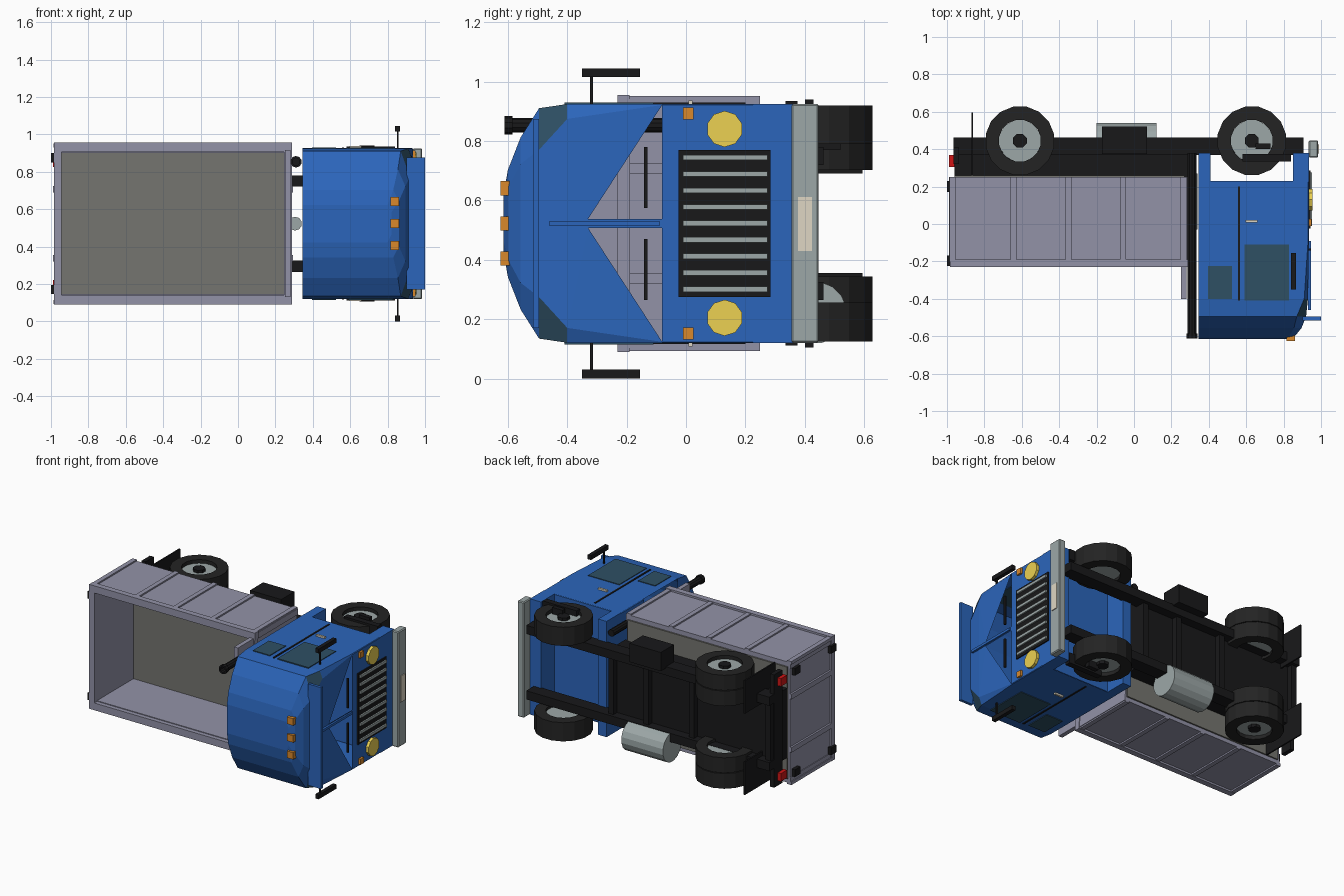
import bpy, bmesh, math
from mathutils import Vector

if "Cube" in bpy.data.objects:
    bpy.data.objects.remove(bpy.data.objects["Cube"])

CZ = 0.5225  # mid plane of the truck (it lies on its side: roof to -y, nose to +x)


def mat(name, *rgb):
    """Material from the colour as seen on screen, turned into linear values."""
    m = bpy.data.materials.new(name)
    m.diffuse_color = [min(1, (c / 0.92) ** 2.2) for c in rgb] + [1]
    m.use_nodes = True
    m.node_tree.nodes["Principled BSDF"].inputs["Base Color"].default_value = m.diffuse_color
    return m


BLUE = mat("blue_paint", 0.17, 0.365, 0.67)
BED = mat("bed_grey", 0.525, 0.525, 0.60)
FLOOR = mat("floor_brown", 0.42, 0.42, 0.40)
BLACK = mat("black", 0.11, 0.11, 0.115)
TYRE = mat("tyre", 0.145, 0.145, 0.145)
SILVER = mat("silver", 0.56, 0.60, 0.60)
GLASS = mat("glass", 0.18, 0.29, 0.36)
YELLOW = mat("lamp_yellow", 0.85, 0.75, 0.30)
ORANGE = mat("lamp_orange", 0.78, 0.49, 0.17)
RED = mat("lamp_red", 0.75, 0.10, 0.10)
IVORY = mat("ivory", 0.80, 0.77, 0.70)


def finish(name, bm, *mats):
    bmesh.ops.recalc_face_normals(bm, faces=bm.faces)
    me = bpy.data.meshes.new(name)
    bm.to_mesh(me)
    bm.free()
    for m in mats:
        me.materials.append(m)
    ob = bpy.data.objects.new(name, me)
    bpy.context.collection.objects.link(ob)
    return ob


def box(name, x, y, z, m, mirror=False):
    """Box from ranges; mirror repeats it across the truck's mid plane."""
    bm = bmesh.new()
    for k in range(2 if mirror else 1):
        zz = z if k == 0 else (2 * CZ - z[1], 2 * CZ - z[0])
        v = bmesh.ops.create_cube(bm, size=1)["verts"]
        for p in v:
            p.co = Vector([r[0] if c < 0 else r[1] for c, r in zip(p.co, (x, y, zz))])
    return finish(name, bm, m)


def lathe(name, centre, axis, profile, m, n=16, side=1):
    """Turn (radius, offset) points around an axis; radius 0 closes the end."""
    bm = bmesh.new()
    rings = []
    for r, h in profile:
        ring = []
        for i in range(n):
            a = 2 * math.pi * (i + 0.5) / n
            u, w, h2 = r * math.cos(a), r * math.sin(a), h * side
            p = {"x": (h2, u, w), "y": (u, h2, w), "z": (u, w, h2)}[axis]
            ring.append(bm.verts.new(Vector(centre) + Vector(p)))
        rings.append(ring)
    for a, b in zip(rings, rings[1:]):
        for i in range(n):
            j = (i + 1) % n
            bm.faces.new((a[i], a[j], b[j], b[i]))
    bmesh.ops.remove_doubles(bm, verts=bm.verts, dist=1e-5)
    return finish(name, bm, m)


def cyl(name, c, axis, r, length, m, n=16):
    h = length / 2
    return lathe(name, c, axis, [(0, -h), (r, -h), (r, h), (0, h)], m, n)


# Cab shell: sections from sill to roof (y, front x, half width, corner cut x, corner cut z)
levels = [(0.23, 0.935, 0.403, 0.004, 0.004), (-0.08, 0.935, 0.403, 0.004, 0.004),
          (-0.40, 0.93, 0.402, 0.02, 0.05), (-0.495, 0.92, 0.388, 0.05, 0.14),
          (-0.557, 0.895, 0.29, 0.04, 0.09), (-0.60, 0.86, 0.18, 0.03, 0.06),
          (-0.614, 0.82, 0.10, 0.02, 0.04)]
bm = bmesh.new()
secs = []
for y, xf, w, cx, cz in levels:
    half = [(0.345, w), (xf - cx, w), (xf, w - cz)]
    pts = half + [(x, -z) for x, z in reversed(half)]
    secs.append([bm.verts.new((x, y, CZ + z)) for x, z in pts])
for k, (a, b) in enumerate(zip(secs, secs[1:])):
    for i in range(5):
        if k == 1 and i == 2:
            continue
        f = bm.faces.new((a[i], a[i + 1], b[i + 1], b[i]))
        f.material_index = 1 if k == 2 and i in (1, 3) else 0
bm.faces.new(secs[-1])
bm.faces.new([s[0] for s in secs[2:]] + [s[5] for s in reversed(secs[2:])])
# Windscreen panel with two triangular openings
b1 = bm.verts.new((0.932, -0.33, CZ + 0.015))
b2 = bm.verts.new((0.932, -0.33, CZ - 0.015))
c1 = bm.verts.new((0.935, -0.08, CZ + 0.015))
c2 = bm.verts.new((0.935, -0.08, CZ - 0.015))
for f in ((secs[1][2], secs[2][2], b1), (secs[2][2], secs[2][3], b2, b1),
          (secs[1][3], b2, secs[2][3]), (b1, b2, c2, c1)):
    bm.faces.new(f)
finish("cab_shell", bm, BLUE, GLASS)

box("cab_back_wall", (0.345, 0.355), (-0.03, 0.23), (0.125, 0.92), BLUE)
box("cab_floor", (0.35, 0.93), (0.215, 0.23), (0.125, 0.92), BLUE)
box("cab_front_skirt", (0.85, 0.935), (0.225, 0.38), (0.12, 0.925), BLUE)
box("cab_rear_skirt", (0.345, 0.41), (0.225, 0.38), (0.12, 0.925), BLUE)
box("windscreen_bar", (0.93, 0.945), (-0.46, -0.09), (0.514, 0.531), BLUE)
box("sun_visor", (0.90, 1.0), (-0.515, -0.495), (0.17, 0.875), BLUE)

# Cab side details
box("door_window", (0.59, 0.83), (-0.41, -0.11), (0.92, 0.93), GLASS, True)
box("quarter_window", (0.395, 0.525), (-0.40, -0.225), (0.92, 0.93), GLASS, True)
box("door_seam", (0.555, 0.567), (-0.41, 0.20), (0.92, 0.929), BLACK, True)
box("door_handle", (0.595, 0.66), (0.008, 0.022), (0.92, 0.937), IVORY, True)
box("mirror", (0.84, 0.866), (-0.35, -0.155), (1.015, 1.045), BLACK, True)
box("mirror_arm", (0.849, 0.859), (-0.324, -0.314), (0.92, 1.02), BLACK, True)
box("upper_step", (0.58, 0.84), (0.335, 0.375), (0.86, 0.934), BLACK, True)
box("lower_step", (0.65, 0.73), (0.40, 0.43), (0.88, 0.94), BLACK, True)

# Cab front details
box("grille", (0.93, 0.943), (-0.025, 0.285), (0.275, 0.77), BLACK)
for i in range(9):
    z = CZ + (i - 4) * 0.0555
    box(f"grille_bar_{i}", (0.94, 0.953), (-0.01, 0.275), (z - 0.009, z + 0.009), SILVER)
for s in (-1, 1):
    cyl("headlight", (0.94, 0.13, CZ + s * 0.318), "x", 0.061, 0.03, YELLOW, 10)
box("turn_signal", (0.93, 0.95), (-0.01, 0.026), (0.873, 0.913), ORANGE, True)
box("wiper", (0.934, 0.947), (-0.142, -0.13), (0.575, 0.78), BLACK, True)
for i in (-1, 0, 1):
    z = CZ + i * 0.118
    box("roof_marker", (0.815, 0.862), (-0.625, -0.595), (z - 0.024, z + 0.024), ORANGE)
bumper = box("bumper", (0.934, 0.985), (0.355, 0.447), (0.12, 0.925), SILVER)
bev = bumper.modifiers.new("bevel", "BEVEL")
bev.width, bev.segments = 0.006, 1
box("number_plate", (0.98, 0.99), (0.377, 0.425), (0.43, 0.612), IVORY)

# Cargo bed
box("bed_floor", (-0.96, 0.27), (0.20, 0.26), (0.13, 0.91), FLOOR)
box("bed_side", (-0.98, 0.285), (-0.20, 0.25), (0.90, 0.942), BED, True)
box("bed_side_rim", (-0.985, 0.29), (-0.23, -0.19), (0.905, 0.955), BED, True)
for x in (-0.97, -0.645, -0.35, -0.06, 0.265):
    box("bed_side_rib", (x - 0.016, x + 0.016), (-0.20, 0.25), (0.93, 0.952), BED, True)
box("tailgate", (-0.975, -0.945), (-0.20, 0.25), (0.13, 0.915), BED)
box("tailgate_rim", (-0.985, -0.945), (-0.23, -0.19), (0.11, 0.935), BED)
box("tailgate_rib", (-0.988, -0.965), (-0.19, 0.25), (0.69, 0.725), BED, True)
box("headboard", (0.25, 0.28), (-0.40, 0.25), (0.13, 0.915), BED)
box("headboard_rim", (0.245, 0.288), (-0.23, -0.19), (0.11, 0.935), BED)
box("headboard_rib", (0.27, 0.295), (-0.19, 0.25), (0.69, 0.725), BED, True)
box("tailgate_hinge", (-1.0, -0.975), (-0.225, -0.168), (0.85, 0.90), BLACK, True)
box("tailgate_latch", (-1.0, -0.975), (0.17, 0.23), (0.85, 0.90), BLACK, True)

# Chassis
box("chassis_rail", (-0.965, 0.905), (0.37, 0.463), (0.72, 0.78), BLACK, True)
box("subframe", (-0.96, 0.29), (0.25, 0.40), (0.28, 0.765), BLACK)
for x in (-0.94, -0.35, 0.0, 0.27):
    box("cross_member", (x - 0.02, x + 0.02), (0.38, 0.44), (0.30, 0.75), BLACK)
box("rear_bar", (-0.965, -0.935), (0.32, 0.41), (0.13, 0.915), BLACK)
box("tail_light", (-0.99, -0.96), (0.305, 0.37), (0.825, 0.88), RED, True)
box("mudflap", (-0.87, -0.86), (0.26, 0.595), (0.69, 0.92), BLACK, True)
box("battery_box", (-0.17, 0.07), (0.375, 0.52), (0.77, 0.90), BLACK)
cyl("fuel_tank", (-0.04, 0.437, 0.222), "x", 0.104, 0.32, SILVER, 16)
cyl("vertical_pipe", (0.305, 0.12, CZ), "y", 0.037, 0.30, SILVER, 10)
# Exhaust stack with a wider tip
lathe("exhaust_stack", (0.31, 0, 0.853), "y",
      [(0, 0.38), (0.024, 0.38), (0.024, -0.585), (0.031, -0.585), (0.031, -0.612),
       (0.02, -0.612), (0.02, -0.55), (0, -0.55)], BLACK, 10)


# Wheels: tyre, rim disc and hub
def wheel(name, x, z, s, width):
    h = width / 2
    c = (x, 0.445, z)
    lathe(name + "_tyre", c, "z", [(0.113, -h), (0.186, -h), (0.186, h), (0.113, h), (0.113, -h)],
          TYRE, 16, s)
    lathe(name + "_rim", c, "z", [(0, -h + 0.02), (0.115, -h + 0.02), (0.115, h - 0.025),
                                  (0, h - 0.025)], SILVER, 12, s)
    lathe(name + "_hub", c, "z", [(0.04, h - 0.03), (0.04, h - 0.005), (0, h - 0.005)], BLACK, 8, s)


for s in (-1, 1):
    wheel("front_wheel", 0.63, CZ + s * 0.332, s, 0.13)
    wheel("rear_outer_wheel", -0.61, CZ + s * 0.342, s, 0.105)
    wheel("rear_inner_wheel", -0.61, CZ + s * 0.232, s, 0.105)
